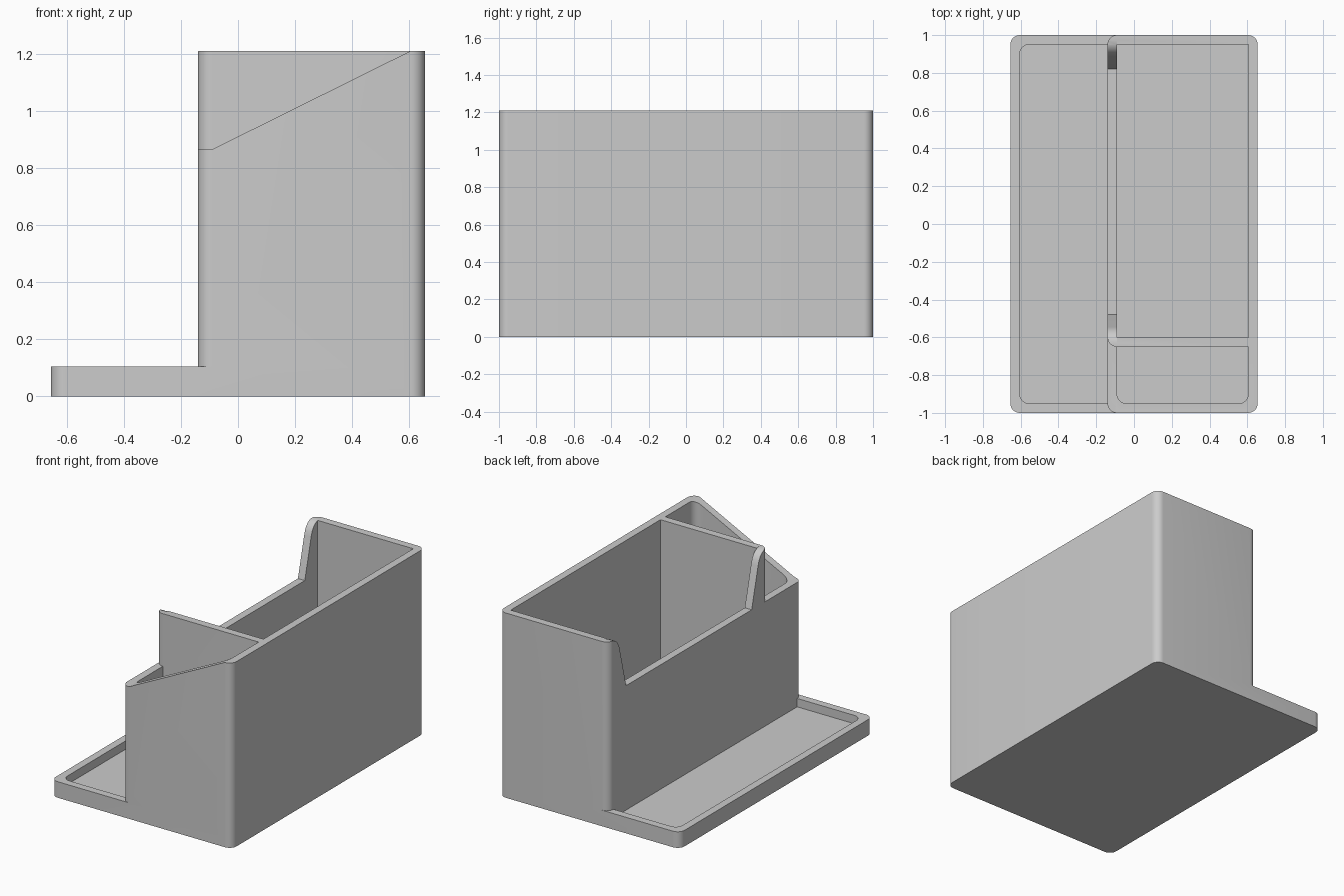
import bpy, bmesh, math

cube = bpy.data.objects.get("Cube")
if cube:
    bpy.data.objects.remove(cube, do_unlink=True)

HEIGHT, LOW, RIM, FLOOR, RADIUS = 1.21, 0.865, 0.105, 0.05, 0.05
ABOVE = 1.4

grey = bpy.data.materials.new("light grey plastic")
grey.use_nodes = True
grey.diffuse_color = (0.6, 0.6, 0.6, 1)
grey.node_tree.nodes["Principled BSDF"].inputs["Base Color"].default_value = (0.6, 0.6, 0.6, 1)


def prism(name, points, axis, lo, hi):
    """Extrude a flat outline along an axis."""
    place = {"x": lambda a, b, t: (t, a, b),
             "y": lambda a, b, t: (a, t, b),
             "z": lambda a, b, t: (a, b, t)}[axis]
    bm = bmesh.new()
    ends = [[bm.verts.new(place(a, b, t)) for a, b in points] for t in (lo, hi)]
    for ring in ends:
        bm.faces.new(ring)
    n = len(points)
    for i in range(n):
        j = (i + 1) % n
        bm.faces.new((ends[0][i], ends[0][j], ends[1][j], ends[1][i]))
    bmesh.ops.recalc_face_normals(bm, faces=bm.faces)
    mesh = bpy.data.meshes.new(name)
    bm.to_mesh(mesh)
    bm.free()
    mesh.materials.append(grey)
    obj = bpy.data.objects.new(name, mesh)
    bpy.context.collection.objects.link(obj)
    return obj


def box(name, x0, x1, y0, y1, z0, z1, rounded=""):
    """Upright box; rounded lists corners: a front right, b front left, c back left, d back right."""
    points = []
    corners = (("a", x0, y0, 1, 1), ("b", x1, y0, -1, 1),
               ("c", x1, y1, -1, -1), ("d", x0, y1, 1, -1))
    for k, (key, x, y, sx, sy) in enumerate(corners):
        if key not in rounded:
            points.append((x, y))
            continue
        for i in range(9):
            ang = math.pi + math.pi / 2 * (k + i / 8)
            points.append((x + RADIUS * (sx + math.cos(ang)),
                           y + RADIUS * (sy + math.sin(ang))))
    return prism(name, points, "z", z0, z1)


def combine(target, tool, operation):
    mod = target.modifiers.new(operation, "BOOLEAN")
    mod.operation = operation
    mod.solver = "EXACT"
    mod.object = tool
    bpy.ops.object.select_all(action="DESELECT")
    bpy.context.view_layer.objects.active = target
    target.select_set(True)
    bpy.ops.object.modifier_apply(modifier=mod.name)
    bpy.data.objects.remove(tool, do_unlink=True)


# Shallow tray base
body = box("desk_organizer", -0.655, 0.655, -1, 1, 0, RIM, "abcd")
combine(body, box("tray_hollow", -0.605, -0.1, -0.95, 0.95, FLOOR, ABOVE, "ad"), "DIFFERENCE")

# Front bin with a sloping rim
front_bin = box("front_bin", -0.14, 0.655, -1, -0.6, 0, HEIGHT, "ab")
slope = [(-0.3, LOW), (-0.09, LOW), (0.605, HEIGHT), (0.605, ABOVE), (-0.3, ABOVE)]
combine(front_bin, prism("slope_cutter", slope, "y", -1.2, -0.5), "DIFFERENCE")

# Tall rear bin
rear_bin = box("rear_bin", -0.14, 0.655, -0.65, 1, 0, HEIGHT, "acd")
combine(rear_bin, front_bin, "UNION")
combine(body, rear_bin, "UNION")

# Hollows of both bins
combine(body, box("front_hollow", -0.09, 0.605, -0.95, -0.65, FLOOR, ABOVE, "ab"), "DIFFERENCE")
combine(body, box("rear_hollow", -0.09, 0.605, -0.6, 0.95, FLOOR, ABOVE), "DIFFERENCE")

# Notch in the side wall, mirrored about its middle, with rounded shoulders
middle = 0.17
half = [(0.65, LOW), (0.715, 1.125), (0.724, 1.155), (0.739, 1.18),
        (0.758, 1.198), (0.778, 1.207), (0.8, HEIGHT), (0.8, ABOVE)]
notch = [(middle + d, z) for d, z in half] + [(middle - d, z) for d, z in reversed(half)]
combine(body, prism("notch_cutter", notch, "x", -0.3, -0.09), "DIFFERENCE")

# Smooth the rounded corners, keep the edges sharp
bpy.ops.object.select_all(action="DESELECT")
bpy.context.view_layer.objects.active = body
body.select_set(True)
bpy.ops.object.shade_smooth_by_angle(angle=math.radians(30))
